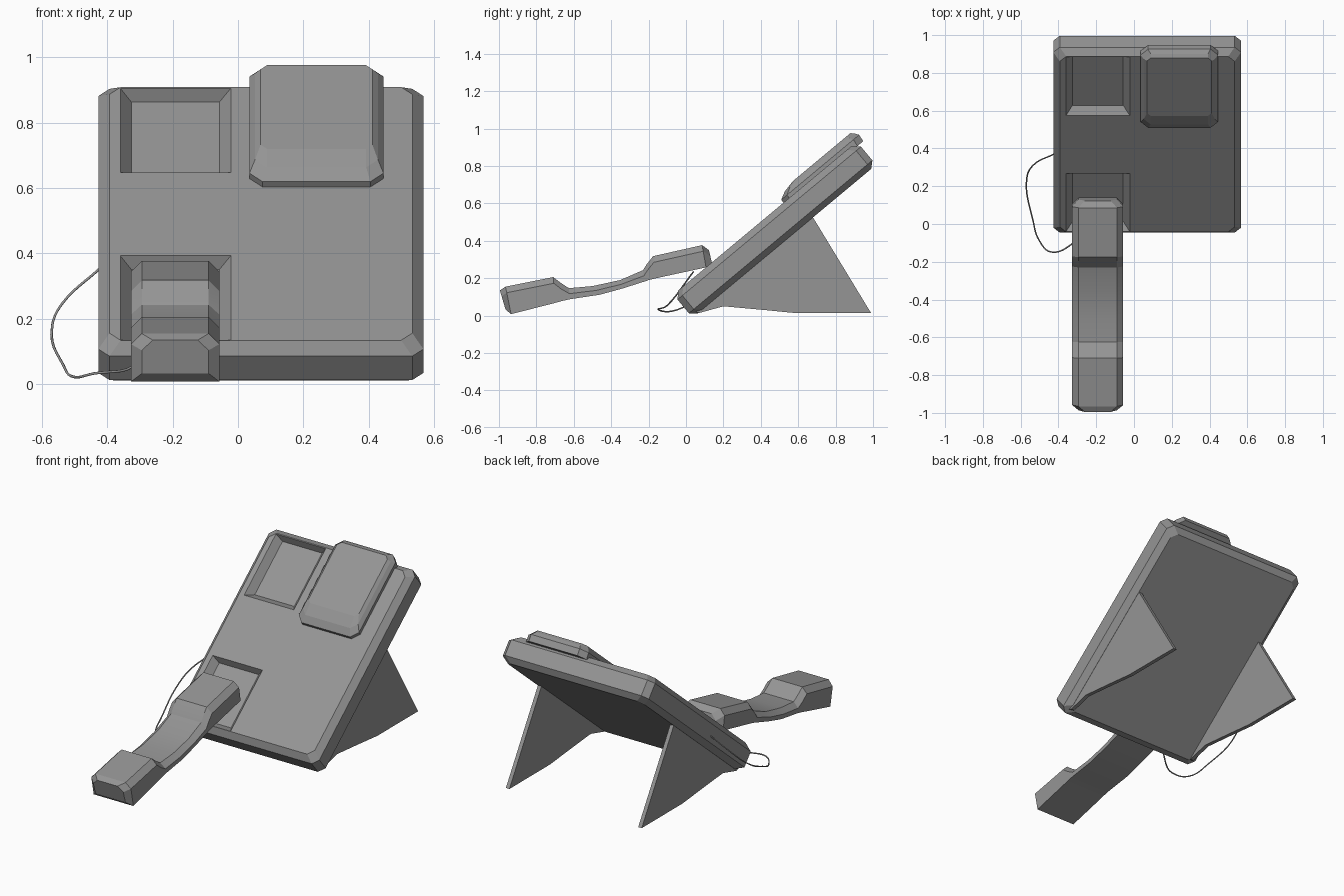
import bpy, bmesh, math
from mathutils import Matrix

cube = bpy.data.objects.get("Cube")
if cube:
    bpy.data.objects.remove(cube, do_unlink=True)

grey = bpy.data.materials.new("plain_grey")
grey.use_nodes = True
grey.diffuse_color = (0.3, 0.3, 0.3, 1)
grey.node_tree.nodes["Principled BSDF"].inputs["Base Color"].default_value = (0.3, 0.3, 0.3, 1)

# Local panel frame: x across, y up the slope, z out of the face
TILT = Matrix.Rotation(math.radians(39.8), 4, 'X')


def loft(name, rings, matrix=None):
    """Skin closed rings of points and cap both ends."""
    bm = bmesh.new()
    rows = [[bm.verts.new(p) for p in ring] for ring in rings]
    n = len(rows[0])
    for a, b in zip(rows, rows[1:]):
        for i in range(n):
            j = (i + 1) % n
            bm.faces.new((a[i], a[j], b[j], b[i]))
    bm.faces.new(rows[0][::-1])
    bm.faces.new(rows[-1])
    bmesh.ops.recalc_face_normals(bm, faces=bm.faces)
    mesh = bpy.data.meshes.new(name)
    bm.to_mesh(mesh)
    bm.free()
    mesh.materials.append(grey)
    obj = bpy.data.objects.new(name, mesh)
    if matrix:
        obj.matrix_world = matrix
    bpy.context.collection.objects.link(obj)
    return obj


def octagon(x0, x1, y0, y1, c, z):
    """Rectangle with its corners cut off by c."""
    return [(x0 + c, y0, z), (x1 - c, y0, z), (x1, y0 + c, z), (x1, y1 - c, z),
            (x1 - c, y1, z), (x0 + c, y1, z), (x0, y1 - c, z), (x0, y0 + c, z)]


def rectangle(x0, x1, y0, y1, z):
    return [(x0, y0, z), (x1, y0, z), (x1, y1, z), (x0, y1, z)]


def slab_ring(inset, z):
    return octagon(-0.427 + inset, 0.567 - inset, 0.02 + inset, 1.297 - inset, 0.034, z)


def activate(obj):
    bpy.ops.object.select_all(action='DESELECT')
    obj.select_set(True)
    bpy.context.view_layer.objects.active = obj


# Sloping body with chamfered rim
body = loft("body", [slab_ring(0.034, -0.031), slab_ring(0, 0),
                     slab_ring(0, 0.095), slab_ring(0.034, 0.13)], TILT)

# Two tapered handset cradles cut into the face
FACE, FLOOR = 0.13, 0.088
for start in (0.055, 0.855):
    end = start + 0.403
    over = 2 * FACE - FLOOR
    cutter = loft("cradle_cutter", [
        rectangle(-0.326, -0.057, start + 0.036, end - 0.016, FLOOR),
        rectangle(-0.36, -0.022, start, end, FACE),
        rectangle(-0.36, -0.022, start, end, over)], TILT)
    cutter.hide_render = True
    activate(body)
    cut = body.modifiers.new("cradle", 'BOOLEAN')
    cut.operation = 'DIFFERENCE'
    cut.solver = 'EXACT'
    cut.object = cutter
    bpy.context.view_layer.update()
    bpy.ops.object.modifier_apply(modifier=cut.name)
    bpy.data.objects.remove(cutter, do_unlink=True)

# Raised pad on the upper face, rounded over at its lower end
loft("raised_pad", [
    octagon(0.035, 0.445, 0.785, 1.325, 0.04, 0.11),
    octagon(0.035, 0.445, 0.788, 1.33, 0.04, 0.15),
    octagon(0.052, 0.428, 0.83, 1.315, 0.036, 0.172),
    octagon(0.069, 0.411, 0.9, 1.3, 0.02, 0.187)], TILT)

# Pair of thin support legs
leg_profile = [(0.03, 0.03), (0.07, 0.014), (0.2, 0.05), (0.4, 0.032), (0.594, 0.013),
               (0.99, 0.013), (0.67, 0.54)]
for side, x in (("left", 0.52), ("right", -0.38)):
    loft(side + "_support_leg", [[(x + t, y, z) for y, z in leg_profile] for t in (-0.012, 0.012)])

# Handset: sections give bottom y, z, top y, z and half width
sections = [
    (-0.965, 0.033, -0.995, 0.135, 0.102), (-0.935, 0.008, -0.965, 0.155, 0.135),
    (-0.7, 0.068, -0.71, 0.206, 0.135), (-0.66, 0.079, -0.668, 0.174, 0.135),
    (-0.62, 0.088, -0.626, 0.147, 0.135), (-0.46, 0.112, -0.5, 0.158, 0.135),
    (-0.34, 0.145, -0.353, 0.19, 0.135), (-0.22, 0.183, -0.23, 0.243, 0.135),
    (-0.2, 0.19, -0.21, 0.275, 0.135), (-0.16, 0.2, -0.176, 0.318, 0.135),
    (0.107, 0.258, 0.086, 0.377, 0.135), (0.139, 0.28, 0.123, 0.35, 0.102)]


def handset_ring(yb, zb, yt, zt, half):
    drop = min(0.033 / math.hypot(yt - yb, zt - zb), 0.5)
    ys, zs = yt + (yb - yt) * drop, zt + (zb - zt) * drop
    right = [(-half, yb, zb), (-half, ys, zs), (0.033 - half, yt, zt)]
    ring = right + [(-x, y, z) for x, y, z in reversed(right)]
    return [(x - 0.192, y, z) for x, y, z in ring]


handset = loft("handset", [handset_ring(*s) for s in sections])
activate(handset)
bpy.ops.object.shade_smooth_by_angle(angle=math.radians(22))

# Cord looping from under the handset to the side of the body
path = [(-0.2, 0.04, 0.235), (-0.32, -0.1, 0.055), (-0.44, -0.148, 0.033),
        (-0.5, -0.09, 0.022), (-0.535, 0.02, 0.06), (-0.568, 0.24, 0.18),
        (-0.535, 0.31, 0.25), (-0.42, 0.372, 0.356)]
curve = bpy.data.curves.new("cord", 'CURVE')
curve.dimensions = '3D'
curve.bevel_depth = 0.004
curve.bevel_resolution = 1
curve.resolution_u = 6
curve.use_fill_caps = True
spline = curve.splines.new('BEZIER')
spline.bezier_points.add(len(path) - 1)
for point, co in zip(spline.bezier_points, path):
    point.co = co
    point.handle_left_type = point.handle_right_type = 'AUTO'
curve.materials.append(grey)
bpy.context.collection.objects.link(bpy.data.objects.new("cord", curve))
